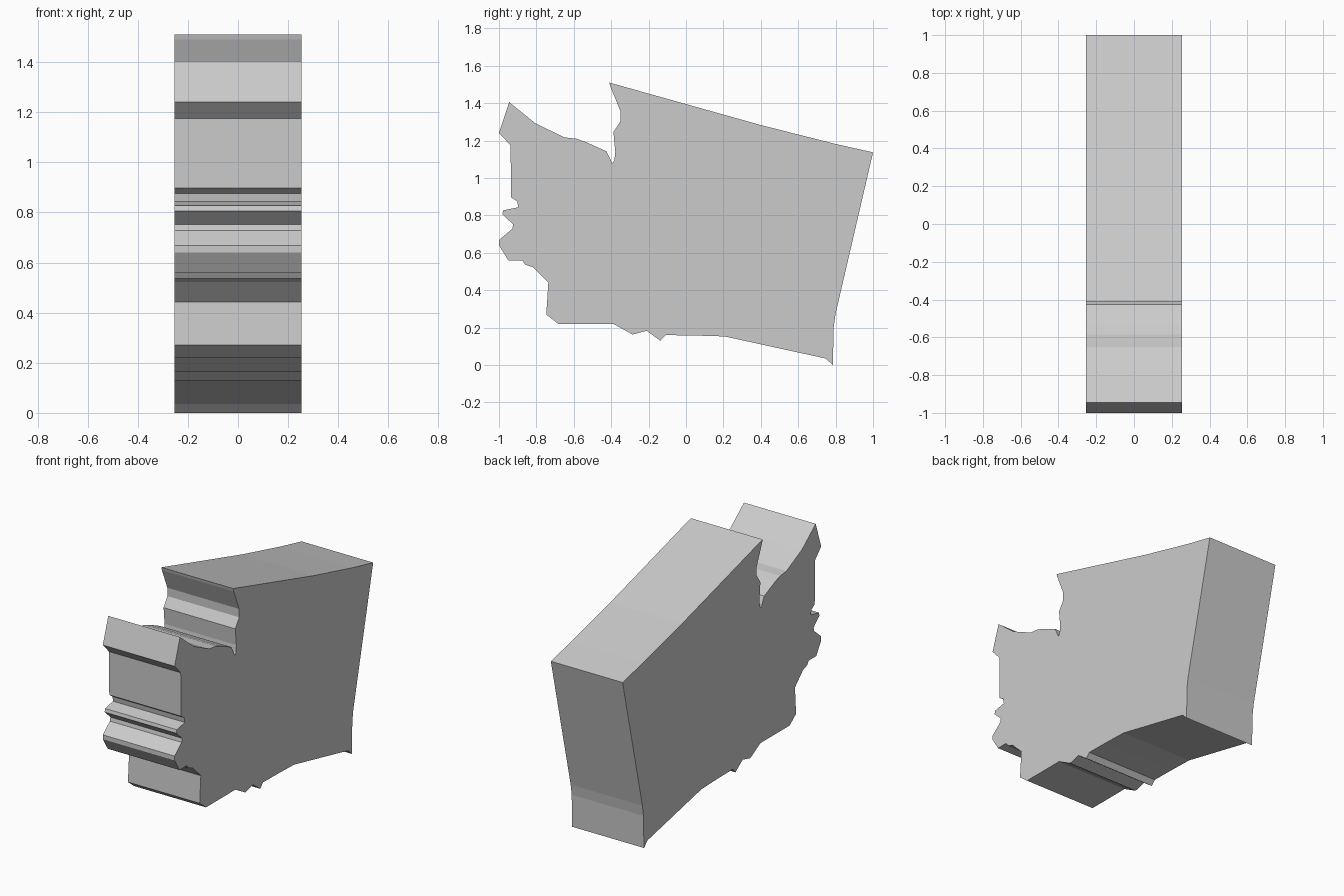
import bpy, bmesh

HALF_WIDTH = 0.253

# Side outline as (y, z) points, grouped by edge
notch = [(-0.41, 1.51), (-0.405, 1.49), (-0.35, 1.357), (-0.35, 1.304), (-0.388, 1.245),
         (-0.378, 1.138), (-0.383, 1.095), (-0.394, 1.078), (-0.426, 1.143)]
front_top = [(-0.533, 1.191), (-0.586, 1.21), (-0.65, 1.217), (-0.806, 1.293), (-0.945, 1.405)]
front = [(-1, 1.24), (-0.938, 1.175), (-0.935, 0.897), (-0.902, 0.875), (-0.897, 0.843),
         (-0.977, 0.827), (-0.982, 0.806), (-0.924, 0.752), (-0.929, 0.728), (-1, 0.668),
         (-1, 0.64), (-0.95, 0.56), (-0.875, 0.56), (-0.86, 0.537), (-0.817, 0.522),
         (-0.736, 0.442), (-0.747, 0.27)]
bottom = [(-0.683, 0.22), (-0.388, 0.22), (-0.286, 0.163), (-0.21, 0.183), (-0.137, 0.13),
          (-0.11, 0.16), (0.04, 0.158), (0.206, 0.153), (0.747, 0.035), (0.785, 0)]
back_top = [(0.79, 0.206), (0.80, 0.275), (1, 1.137), (0.795, 1.183), (0.40, 1.283)]

# Extrude the outline across x
bm = bmesh.new()
outline = notch + front_top + front + bottom + back_top
cap = bm.faces.new([bm.verts.new((-HALF_WIDTH, y, z)) for y, z in outline])
ext = bmesh.ops.extrude_face_region(bm, geom=[cap], use_keep_orig=True)
moved = [v for v in ext["geom"] if isinstance(v, bmesh.types.BMVert)]
bmesh.ops.translate(bm, verts=moved, vec=(2 * HALF_WIDTH, 0, 0))

# Split the concave end caps cleanly and face everything outward
bmesh.ops.triangulate(bm, faces=[f for f in bm.faces if len(f.verts) > 4])
bmesh.ops.recalc_face_normals(bm, faces=bm.faces)

mesh = bpy.data.meshes.new("extruded_slab")
bm.to_mesh(mesh)
bm.free()
slab = bpy.data.objects.new("extruded_slab", mesh)
bpy.context.collection.objects.link(slab)
